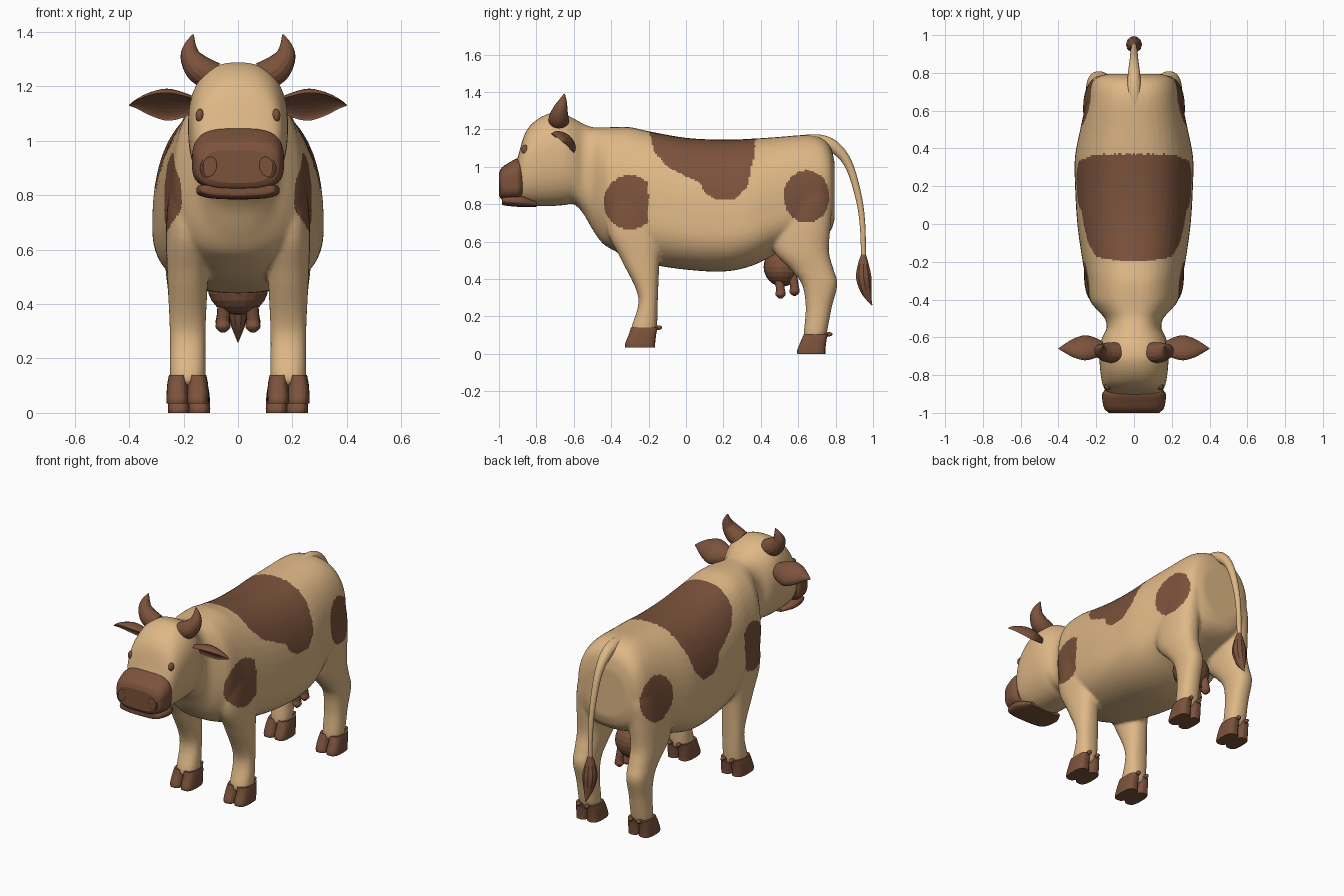
import bpy, bmesh, math
from mathutils import Vector

cube = bpy.data.objects.get("Cube")
if cube:
    bpy.data.objects.remove(cube, do_unlink=True)


def material(name, color):
    mat = bpy.data.materials.new(name)
    mat.use_nodes = True
    mat.diffuse_color = color
    mat.node_tree.nodes["Principled BSDF"].inputs["Base Color"].default_value = color
    return mat


TAN = material("tan_hide", (0.74, 0.48, 0.24, 1))
BROWN = material("brown_patch", (0.2, 0.085, 0.045, 1))
parts = []


def finish(name, bm, mat):
    bmesh.ops.recalc_face_normals(bm, faces=bm.faces)
    mesh = bpy.data.meshes.new(name)
    bm.to_mesh(mesh)
    bm.free()
    obj = bpy.data.objects.new(name, mesh)
    bpy.context.collection.objects.link(obj)
    mesh.materials.append(mat)
    parts.append(obj)
    return obj


def smooth_keys(keys, steps=6):
    """Catmull-Rom interpolation through rows of numbers."""
    rows = []
    for i in range(len(keys) - 1):
        quad = zip(keys[max(i - 1, 0)], keys[i], keys[i + 1], keys[min(i + 2, len(keys) - 1)])
        quad = list(quad)
        for s in range(steps):
            t = s / steps
            rows.append([b + 0.5 * t * (c - a + t * (2 * a - 5 * b + 4 * c - d
                         + t * (3 * (b - c) + d - a))) for a, b, c, d in quad])
    return rows + [list(keys[-1])]


def bridge(bm, rings):
    """Skin a list of point rings and cap both ends."""
    loops = [[bm.verts.new(p) for p in ring] for ring in rings]
    for a, b in zip(loops, loops[1:]):
        for i in range(len(a)):
            j = (i + 1) % len(a)
            bm.faces.new((a[i], a[j], b[j], b[i]))
    bm.faces.new(loops[0])
    bm.faces.new(loops[-1])


def oval(t, x, w, lo, mid, hi, axis, p, n):
    pts = []
    for i in range(n):
        a = math.tau * i / n
        c, s = math.cos(a), math.sin(a)
        u = x + w * math.copysign(abs(c) ** (2 / p), c)
        v = mid + (hi - mid if s > 0 else mid - lo) * math.copysign(abs(s) ** (2 / p), s)
        pts.append((u, t, v) if axis == "Y" else (u, v, t))
    return pts


def loft_y(bm, keys, p=2.4, n=48):
    """Rows: y, half width, bottom, widest height, top."""
    bridge(bm, [oval(y, 0, w, lo, mid, hi, "Y", p, n)
                for y, w, lo, mid, hi in smooth_keys(keys)])


def loft_z(bm, keys, side, p=2.3, n=24):
    """Rows: z, centre x, half width, front y, back y."""
    bridge(bm, [oval(z, side * x, w, lo, (lo + hi) / 2, hi, "Z", p, n)
                for z, x, w, lo, hi in smooth_keys(keys)])


def tube(bm, path, ref, n=16):
    """Rows: x, y, z, radius; ref is a direction across the path."""
    rows = smooth_keys(path)
    pts = [Vector(r[:3]) for r in rows]
    rings = []
    for i, row in enumerate(rows):
        tangent = pts[min(i + 1, len(pts) - 1)] - pts[max(i - 1, 0)]
        v = tangent.cross(Vector(ref)).normalized()
        u = v.cross(tangent).normalized()
        rings.append([pts[i] + row[3] * (u * math.cos(a) + v * math.sin(a))
                      for a in (math.tau * k / n for k in range(n))])
    bridge(bm, rings)


def ellipsoid(bm, centre, scale):
    new = bmesh.ops.create_uvsphere(bm, u_segments=20, v_segments=12, radius=1)["verts"]
    for v in new:
        v.co = Vector(c + s * q for c, s, q in zip(centre, scale, v.co))


# Head, neck and trunk, fused with the legs into one hide
bm = bmesh.new()
loft_y(bm, [
    (-.92, .09, .83, .92, 1.0), (-.9, .135, .81, .95, 1.05), (-.86, .163, .795, 1.0, 1.18),
    (-.8, .176, .79, 1.03, 1.25), (-.72, .183, .79, 1.05, 1.287), (-.65, .182, .795, 1.05, 1.28),
    (-.6, .168, .8, 1.02, 1.258), (-.55, .145, .75, .98, 1.23), (-.5, .155, .665, .94, 1.212),
    (-.45, .2, .595, .88, 1.21), (-.4, .235, .56, .83, 1.212), (-.3, .252, .51, .78, 1.212),
    (-.2, .272, .48, .74, 1.19), (0, .3, .45, .69, 1.155), (.2, .312, .44, .67, 1.145),
    (.35, .313, .47, .69, 1.15), (.5, .285, .54, .74, 1.16), (.65, .252, .59, .8, 1.17),
    (.73, .232, .62, .84, 1.15), (.775, .2, .66, .87, 1.1), (.795, .14, .72, .88, 1.02)])
for side in (-1, 1):
    loft_z(bm, [(.95, .17, .05, -.36, -.2), (.8, .185, .07, -.42, -.14), (.65, .185, .08, -.42, -.12),
                (.5, .185, .075, -.345, -.14), (.3, .185, .066, -.255, -.15),
                (.14, .185, .066, -.292, -.155), (.1, .185, .06, -.28, -.17)], side)
    loft_z(bm, [(.98, .15, .06, .54, .75), (.85, .17, .08, .49, .785), (.7, .18, .088, .45, .775),
                (.55, .185, .083, .47, .765), (.45, .185, .073, .56, .79), (.37, .185, .068, .62, .81),
                (.25, .182, .062, .64, .78), (.12, .18, .062, .63, .755), (.08, .18, .055, .63, .74)], side)
hide = finish("hide", bm, TAN)
remesh = hide.modifiers.new("fuse", "REMESH")
remesh.mode = "VOXEL"
remesh.voxel_size = 0.01
soften = hide.modifiers.new("soften", "SMOOTH")
soften.iterations = 5
bpy.context.view_layer.update()
fused = bpy.data.meshes.new_from_object(hide.evaluated_get(bpy.context.evaluated_depsgraph_get()))
hide.modifiers.clear()
hide.data = fused
fused.materials.clear()
fused.materials.append(TAN)
fused.materials.append(BROWN)

# Saddle, shoulder and haunch patches
HEM = [(-.2, 1.2), (-.17, 1.08), (-.1, 1.0), (0, .95), (.07, .92), (.1, .86),
       (.17, .82), (.27, .83), (.33, .9), (.35, 1.0), (.37, 1.08)]


def in_patch(c, normal):
    for (y0, z0), (y1, z1) in zip(HEM, HEM[1:]):
        if y0 <= c.y < y1:
            return c.z > z0 + (z1 - z0) * (c.y - y0) / (y1 - y0)
    if abs(c.x) < .12 or normal.x * c.x < 0:
        return False
    return (math.hypot((c.y + .3) / .14, (c.z - .81) / .145) < 1
            or math.hypot((c.y - .645) / .122, (c.z - .84) / .14) < 1)


for face in fused.polygons:
    face.material_index = int(in_patch(face.center, face.normal))

# Muzzle, chin and nostril rims
bm = bmesh.new()
loft_y(bm, [(-1, .125, .845, .91, .965), (-.985, .152, .825, .915, .995), (-.95, .165, .82, .92, 1.02),
            (-.9, .168, .82, .92, 1.045), (-.875, .15, .84, .92, 1.03)], p=3.2)
finish("muzzle", bm, BROWN)
bm = bmesh.new()
loft_y(bm, [(-.985, .11, .805, .82, .838), (-.97, .14, .793, .82, .845), (-.88, .152, .785, .815, .85),
            (-.8, .11, .786, .8, .815)], p=2.8)
finish("chin", bm, BROWN)

for side, label in ((-1, "right"), (1, "left")):
    bm = bmesh.new()
    tilt = math.radians(15) * side
    ring = []
    for i in range(25):
        a = math.tau * i / 24
        u, v = .026 * math.cos(a), .037 * math.sin(a)
        ring.append((side * .105 + u * math.cos(tilt) - v * math.sin(tilt), -.993,
                     .905 + u * math.sin(tilt) + v * math.cos(tilt), .008))
    tube(bm, ring, (0, 1, 0), 8)
    finish(label + "_nostril", bm, BROWN)

    bm = bmesh.new()
    ellipsoid(bm, (side * .14, -.86, 1.092), (.016, .02, .025))
    finish(label + "_eye", bm, BROWN)

    # Horn curling up and in
    bm = bmesh.new()
    tube(bm, [(side * .09, -.68, 1.235, .054), (side * .14, -.68, 1.262, .053),
              (side * .172, -.672, 1.305, .04), (side * .176, -.66, 1.345, .025),
              (side * .165, -.65, 1.39, .003)], (0, 1, 0))
    finish(label + "_horn", bm, BROWN)

    # Cupped leaf-shaped ear: x, centre z, half chord, depth
    bm = bmesh.new()
    rings = []
    for x, z, h, d in smooth_keys([(.15, 1.15, .03, .025), (.2, 1.145, .062, .045), (.26, 1.145, .08, .055),
                                   (.32, 1.15, .06, .04), (.37, 1.153, .025, .02), (.4, 1.15, .002, .002)]):
        ring = []
        for i in range(24):
            a = math.tau * i / 24
            u, s = h * math.cos(a), math.sin(a)
            v = d * (s if s > 0 else -.45 * s)
            ring.append((side * x, -.66 - .77 * u + .64 * v, z - .02 + .64 * u + .77 * v))
        rings.append(ring)
    bridge(bm, rings)
    finish(label + "_ear", bm, BROWN)

    # Cloven hooves with a dewclaw behind
    for name, x, toe, heel, floor in (("front", .185, -.325, -.165, .035), ("hind", .18, .595, .745, 0)):
        bm = bmesh.new()
        top = floor + .105
        shift = .035 if name == "hind" else .03
        for offset in (-.037, .037):
            loft_z(bm, [(floor, x + offset, .04, toe, heel), (floor + .02, x + offset, .041, toe, heel),
                        (floor + .07, x + offset, .038, toe + .02, heel + .006),
                        (top, x + offset * .9, .035, toe + shift, heel + .014)], side, 2.8)
            ellipsoid(bm, (side * (x + offset * .8), heel + .018, floor + .105), (.012, .02, .012))
        finish(f"{label}_{name}_hoof", bm, BROWN)

# Udder and teats
bm = bmesh.new()
ellipsoid(bm, (0, .515, .465), (.112, .1, .105))
for x in (-.055, .055):
    for y, z in ((.505, .295), (.58, .31)):
        tube(bm, [(x * .9, y - .01, z + .11, .024), (x, y, z + .05, .023),
                  (x, y, z + .02, .027), (x, y, z, .008)], (1, 0, 0))
finish("udder", bm, BROWN)

# Tail and tuft
bm = bmesh.new()
tube(bm, [(0, .62, 1.13, .04), (0, .72, 1.133, .038), (0, .8, 1.1, .032), (0, .87, 1.01, .023), (0, .92, .85, .018),
          (0, .943, .7, .015), (0, .95, .5, .013)], (1, 0, 0))
finish("tail", bm, TAN)
bm = bmesh.new()
tube(bm, [(0, .95, .535, .012), (0, .948, .48, .03), (0, .95, .41, .043), (0, .962, .34, .032),
          (0, .98, .29, .014), (0, .995, .26, .002)], (1, 0, 0), 10)
finish("tail_tuft", bm, BROWN)

for obj in bpy.context.view_layer.objects:
    obj.select_set(obj in parts)
bpy.context.view_layer.objects.active = hide
bpy.ops.object.shade_smooth_by_angle(angle=math.radians(40))
